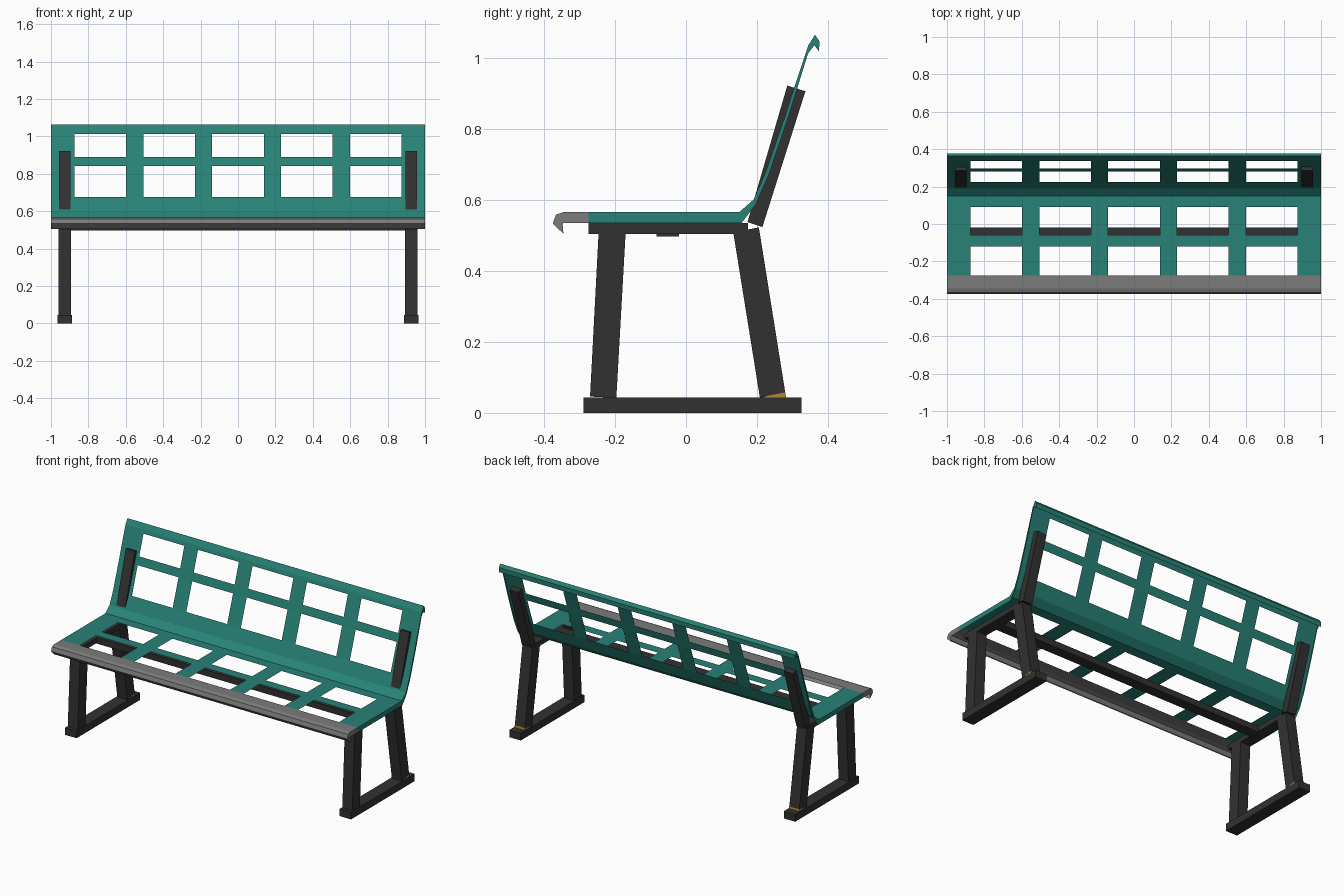
import bpy, bmesh

if "Cube" in bpy.data.objects:
    bpy.data.objects.remove(bpy.data.objects["Cube"])


def material(name, rgb):
    m = bpy.data.materials.new(name)
    m.diffuse_color = (*rgb, 1)
    m.use_nodes = True
    m.node_tree.nodes["Principled BSDF"].inputs["Base Color"].default_value = m.diffuse_color
    return m


GREEN = material("green_paint", (0.021, 0.225, 0.185))
DARK = material("dark_iron", (0.031, 0.031, 0.031))
GREY = material("grey_metal", (0.20, 0.20, 0.20))
BRASS = material("brass", (0.45, 0.24, 0.03))


def finish(bm, name, mat):
    bmesh.ops.remove_doubles(bm, verts=bm.verts, dist=1e-5)
    bmesh.ops.recalc_face_normals(bm, faces=bm.faces)
    me = bpy.data.meshes.new(name)
    bm.to_mesh(me)
    bm.free()
    me.materials.append(mat)
    ob = bpy.data.objects.new(name, me)
    bpy.context.collection.objects.link(ob)
    return ob


def extrude_profile(name, pts, x0, x1, mat):
    """Prism with a (y, z) outline between two x positions."""
    bm = bmesh.new()
    face = bm.faces.new([bm.verts.new((x0, y, z)) for y, z in pts])
    ext = bmesh.ops.extrude_face_region(bm, geom=[face])["geom"]
    moved = [g for g in ext if isinstance(g, bmesh.types.BMVert)]
    bmesh.ops.translate(bm, verts=moved, vec=(x1 - x0, 0, 0))
    return finish(bm, name, mat)


def sheet_panel(name, xs, outer, inner, hole_rows, mat):
    """Bent sheet with end caps and openings in every odd column of hole_rows."""
    bm = bmesh.new()
    top = [[bm.verts.new((x, y, z)) for y, z in outer] for x in xs]
    for i in range(len(xs) - 1):
        for j in range(len(outer) - 1):
            if not (i % 2 and j in hole_rows):
                bm.faces.new([top[i][j], top[i + 1][j],
                              top[i + 1][j + 1], top[i][j + 1]])
    for i in (0, -1):
        low = [bm.verts.new((xs[i], y, z)) for y, z in inner]
        for j in range(len(inner) - 1):
            bm.faces.new([top[i][j], top[i][j + 1], low[j + 1], low[j]])
    return finish(bm, name, mat)


# seat and backrest: one bent sheet with two rows of openings each
xs = [-1.0]
for k in range(-2, 3):
    xs += [k * 0.368 - 0.138, k * 0.368 + 0.138]
xs.append(1.0)
outer = [(-0.275, 0.565), (-0.12, 0.565), (-0.06, 0.565), (0.09, 0.565),
         (0.15, 0.565), (0.190, 0.600), (0.224, 0.677), (0.281, 0.842),
         (0.296, 0.890), (0.337, 1.013), (0.344, 1.034), (0.363, 1.064),
         (0.376, 1.045), (0.375, 1.017)]
inner = [(-0.275, 0.535), (-0.12, 0.535), (-0.06, 0.535), (0.09, 0.535),
         (0.157, 0.535), (0.197, 0.588), (0.234, 0.673), (0.290, 0.839),
         (0.305, 0.887), (0.343, 1.010), (0.350, 1.020), (0.361, 1.034),
         (0.374, 1.018)]
sheet_panel("seat_and_back", xs, outer, inner, {0, 2, 6, 8}, GREEN)

# rolled front edge of the seat
edge = [(-0.275, 0.565), (-0.345, 0.565), (-0.366, 0.558),
        (-0.375, 0.533), (-0.345, 0.504)]
edge_in = [(-0.275, 0.535), (-0.345, 0.535), (-0.346, 0.533), (-0.347, 0.530)]
sheet_panel("front_edge", [-1.0, 1.0], edge, edge_in + [(-0.345, 0.506)], set(), GREY)

# beam under the seat joining both frames
extrude_profile("cross_beam", [(-0.083, 0.497), (-0.02, 0.497),
                               (-0.02, 0.534), (-0.083, 0.534)], -0.9, 0.9, DARK)

# end frames
parts = [
    ("foot", [(-0.288, 0), (0.325, 0), (0.325, 0.044), (-0.288, 0.044)],
     0.888, 0.965, DARK),
    ("front_leg", [(-0.270, 0.046), (-0.196, 0.042), (-0.170, 0.505),
                   (-0.246, 0.505)], 0.893, 0.96, DARK),
    ("rear_leg", [(0.208, 0.042), (0.280, 0.053), (0.205, 0.522),
                  (0.133, 0.508)], 0.893, 0.96, DARK),
    ("rear_leg_shim", [(0.225, 0.044), (0.281, 0.044), (0.280, 0.058),
                       (0.225, 0.047)], 0.892, 0.961, BRASS),
    ("seat_rail", [(-0.275, 0.503), (0.175, 0.503), (0.175, 0.534),
                   (-0.275, 0.534)], 0.893, 0.96, DARK),
    ("back_upright", [(0.173, 0.537), (0.215, 0.523), (0.336, 0.905),
                      (0.285, 0.921)], 0.896, 0.957, DARK),
]
for side, s in (("left", -1), ("right", 1)):
    for name, pts, a, b, mat in parts:
        extrude_profile(f"{side}_{name}", pts, s * a, s * b, mat)
